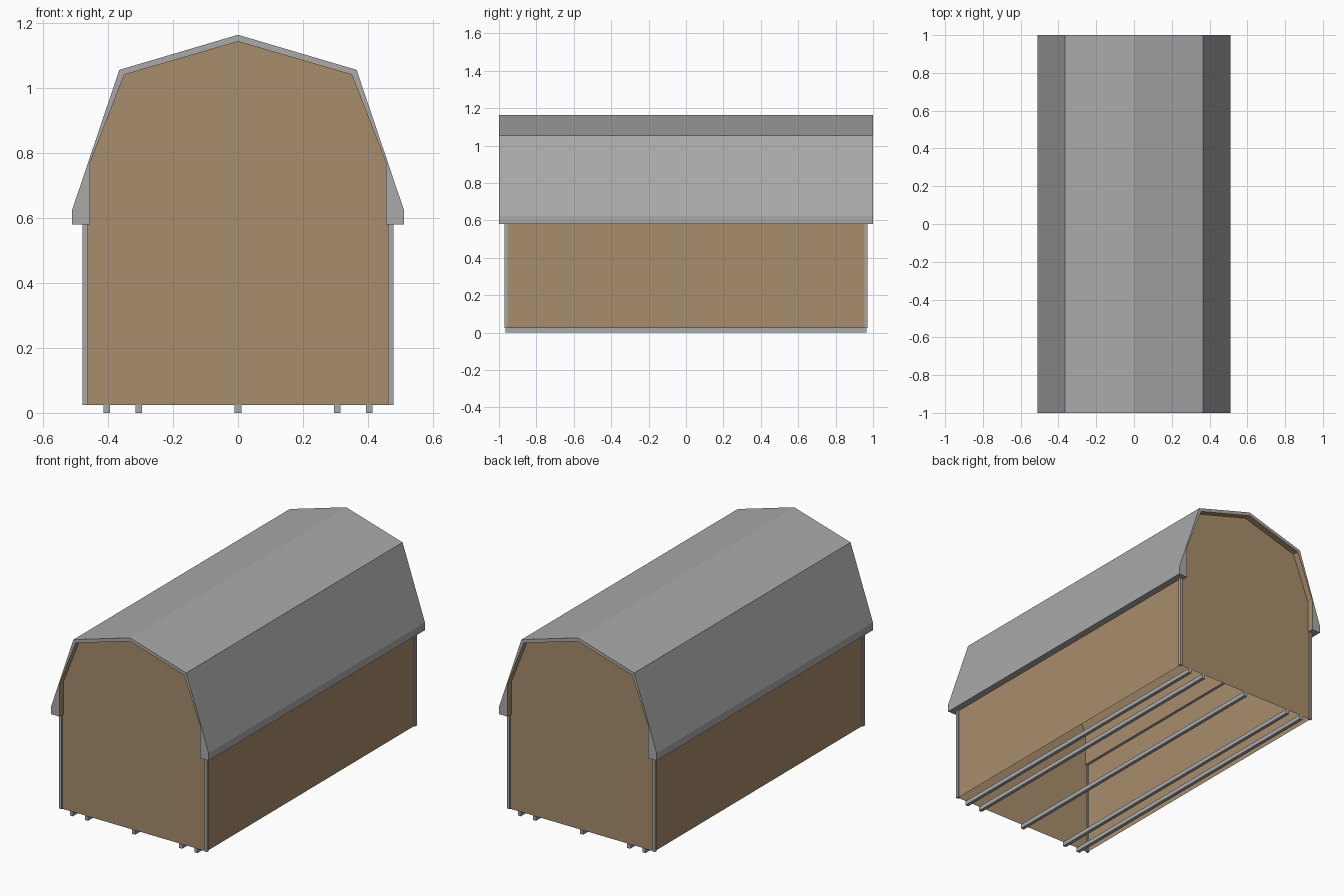
import bpy, bmesh

if "Cube" in bpy.data.objects:
    bpy.data.objects.remove(bpy.data.objects["Cube"])


def material(name, rgb):
    m = bpy.data.materials.new(name)
    m.diffuse_color = (*rgb, 1.0)
    m.use_nodes = True
    m.node_tree.nodes["Principled BSDF"].inputs["Base Color"].default_value = m.diffuse_color
    return m


GREY = material("grey metal", (0.40, 0.40, 0.40))
TAN = material("tan siding", (0.39, 0.265, 0.15))


def finish(name, bm, *mats):
    me = bpy.data.meshes.new(name)
    bm.to_mesh(me)
    bm.free()
    for m in mats:
        me.materials.append(m)
    ob = bpy.data.objects.new(name, me)
    bpy.context.collection.objects.link(ob)
    return ob


def box(name, x0, x1, y0, y1, z0, z1, mat):
    bm = bmesh.new()
    bmesh.ops.create_cube(bm, size=1)
    for v in bm.verts:
        v.co.x = x1 if v.co.x > 0 else x0
        v.co.y = y1 if v.co.y > 0 else y0
        v.co.z = z1 if v.co.z > 0 else z0
    return finish(name, bm, mat)


def mirrored(half):
    # half runs from the eave up to the ridge on +x
    return half + [(-x, z) for x, z in reversed(half[:-1])]


# Gambrel roof: outer and inner profile joined into a band along y
outer = mirrored([(0.51, 0.58), (0.51, 0.625), (0.365, 1.055), (0, 1.163)])
inner = mirrored([(0.455, 0.58), (0.455, 0.77), (0.35, 1.04), (0, 1.142)])
bm = bmesh.new()
rows = [[bm.verts.new((x, y, z)) for x, z in prof]
        for prof in (outer, inner) for y in (-1, 1)]
of, ob_, inf, inb = rows
n = len(outer)
for i in range(n - 1):
    j = i + 1
    bm.faces.new((of[i], of[j], ob_[j], ob_[i]))
    soffit = bm.faces.new((inf[i], inb[i], inb[j], inf[j]))
    soffit.material_index = 1          # underside matches the walls
    bm.faces.new((of[i], inf[i], inf[j], of[j]))
    bm.faces.new((ob_[i], ob_[j], inb[j], inb[i]))
for i in (0, n - 1):
    bm.faces.new((of[i], ob_[i], inb[i], inf[i]))
bmesh.ops.recalc_face_normals(bm, faces=bm.faces[:])
finish("gambrel_roof", bm, GREY, TAN)

# Wall sheets: two gables and two sides, open underneath
WX, WY, Z0 = 0.47, 0.963, 0.025
gable = mirrored([(WX, Z0), (WX, 0.59), (0.457, 0.6), (0.457, 0.77),
                  (0.352, 1.043), (0, 1.145)])
for name, s in (("front_wall", -1), ("back_wall", 1)):
    bm = bmesh.new()
    f = bm.faces.new([bm.verts.new((x, s * WY, z)) for x, z in gable])
    f.normal_update()
    if f.normal.y * s < 0:
        f.normal_flip()
    finish(name, bm, TAN)
for name, s in (("left_wall", -1), ("right_wall", 1)):
    bm = bmesh.new()
    f = bm.faces.new([bm.verts.new((s * WX, y, z)) for y, z in
                      ((-WY, Z0), (WY, Z0), (WY, 0.59), (-WY, 0.59))])
    f.normal_update()
    if f.normal.x * s < 0:
        f.normal_flip()
    finish(name, bm, TAN)

# Corner trim posts
for sx in (-1, 1):
    for sy in (-1, 1):
        x0, x1 = sorted((sx * 0.462, sx * 0.478))
        y0, y1 = sorted((sy * 0.954, sy * 0.97))
        box("corner_trim", x0, x1, y0, y1, Z0, 0.59, GREY)

# Floor skids
for x in (-0.403, -0.305, 0, 0.305, 0.403):
    box("skid", x - 0.01, x + 0.01, -0.965, 0.965, 0, Z0, GREY)
